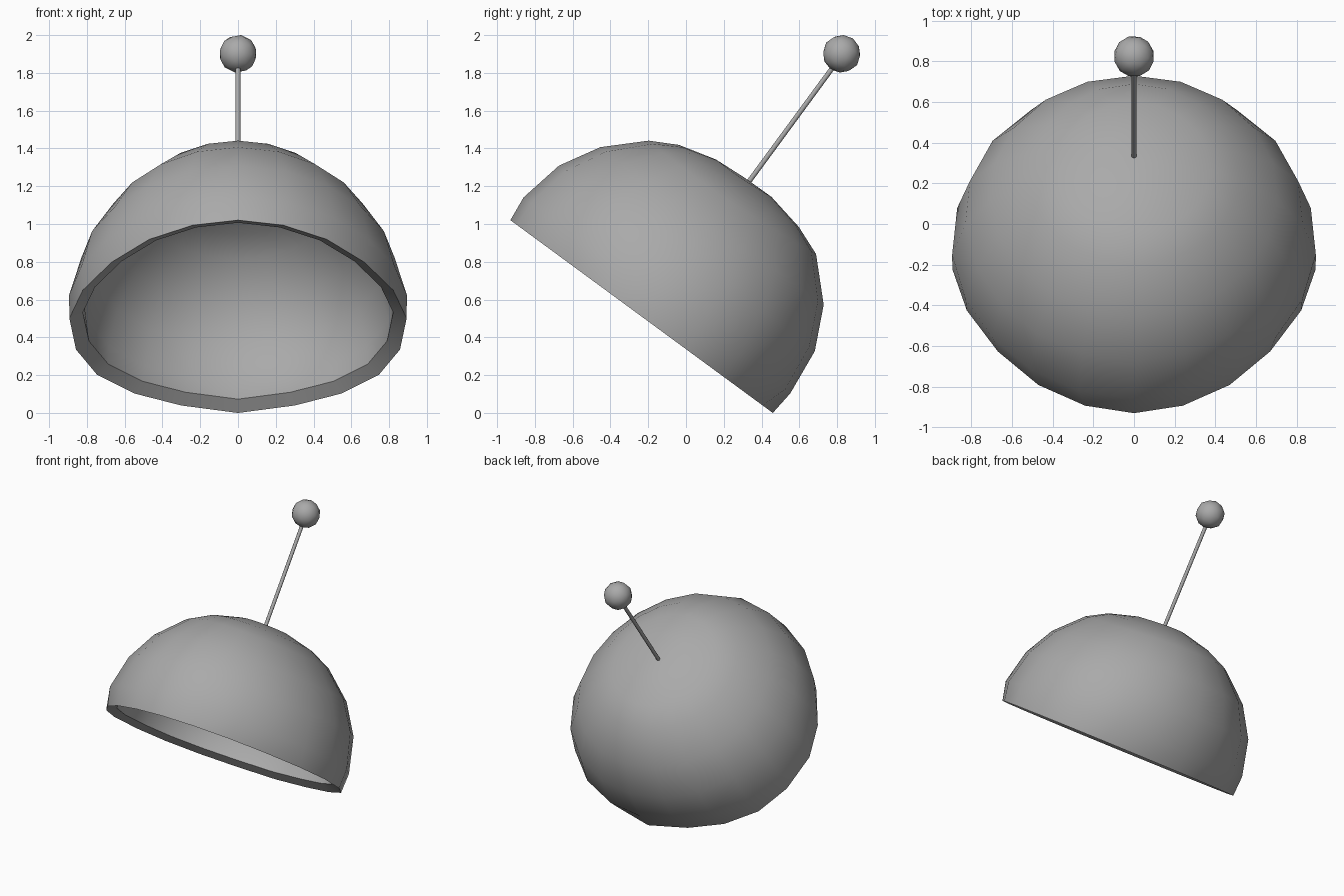
import bpy, bmesh, math
from mathutils import Matrix, Vector

if "Cube" in bpy.data.objects:
    bpy.data.objects.remove(bpy.data.objects["Cube"])

grey = bpy.data.materials.new("grey")
grey.diffuse_color = (0.4, 0.4, 0.4, 1)
grey.use_nodes = True
grey.node_tree.nodes["Principled BSDF"].inputs["Base Color"].default_value = grey.diffuse_color

# Shared tilted frame: local z is the dome axis, local -y the raised rim side
FRAME = Matrix.Translation((0, -0.235, 0.51)) @ Matrix.Rotation(math.radians(-36.3), 4, 'X')
SEGS = 20

# Rings: angle from axis, radius on the raised, side and lowered directions, diagonal bulge
RINGS = [(81, .888, .905, .886, .08), (65, .911, .915, .935, .06), (50, .923, .92, .966, .03),
         (34, .932, .925, .981, 0), (24, .930, .925, .958, 0), (11, .920, .92, .935, 0)]
# Rim: azimuth and radius over one half, mirrored to the other
RIM = [(0, .862), (16.4, .851), (34.3, .835), (54, .827), (74, .855), (91, .893),
       (109, .907), (125, .91), (141.4, .88), (159.3, .85), (180, .862)]


def finish(name, bm, angle):
    bmesh.ops.recalc_face_normals(bm, faces=bm.faces[:])
    me = bpy.data.meshes.new(name)
    bm.to_mesh(me)
    bm.free()
    me.materials.append(grey)
    ob = bpy.data.objects.new(name, me)
    bpy.context.collection.objects.link(ob)
    ob.matrix_world = FRAME
    bpy.ops.object.select_all(action='DESELECT')
    ob.select_set(True)
    bpy.context.view_layer.objects.active = ob
    bpy.ops.object.shade_smooth_by_angle(angle=math.radians(angle))
    return ob


def polar(theta, phi, r):
    s = math.sin(theta) * r
    return Vector((s * math.sin(phi), -s * math.cos(phi), math.cos(theta) * r))


def ring_radius(p, f, s, b, k):
    c = math.cos(p)
    return s + (f - b) / 2 * c + ((f + b) / 2 - s) * c * c - k * c * math.sin(p) ** 2


def rim_point(i):
    deg, r = RIM[min(i, SEGS - i)]
    return polar(math.pi / 2, math.radians(deg if i <= SEGS // 2 else -deg), r)


def shell(bm, place):
    """One dome skin; returns its rim loop."""
    phis = [2 * math.pi * i / SEGS for i in range(SEGS)]
    rows = [[bm.verts.new(place(rim_point(i))) for i in range(SEGS)]]
    for deg, *radii in RINGS:
        rows.append([bm.verts.new(place(polar(math.radians(deg), p, ring_radius(p, *radii))))
                     for p in phis])
    top = bm.verts.new(place(Vector((0, 0, .915))))
    for i in range(SEGS):
        j = (i + 1) % SEGS
        for a, b in zip(rows, rows[1:]):
            bm.faces.new((a[i], a[j], b[j], b[i]))
        bm.faces.new((rows[-1][i], rows[-1][j], top))
    return rows[0]


# Hollow dome with a bevelled rim
bm = bmesh.new()
outer = shell(bm, lambda v: v)
inner = shell(bm, lambda v: Vector((v.x * .92, v.y * .915, v.z * .875 + .037)))
for i in range(SEGS):
    j = (i + 1) % SEGS
    bm.faces.new((outer[i], outer[j], inner[j], inner[i]))
finish("dome", bm, 40)

# Thin rod on top of the dome
bm = bmesh.new()
bmesh.ops.create_cone(bm, cap_ends=True, segments=12, radius1=.013, radius2=.013, depth=.84,
                      matrix=Matrix.Translation((0, .035, 1.28)))
finish("rod", bm, 40)

# Ball at the rod tip
bm = bmesh.new()
bmesh.ops.create_icosphere(bm, subdivisions=2, radius=.101,
                           matrix=Matrix.Translation((0, .03, 1.748)))
finish("ball", bm, 60)
